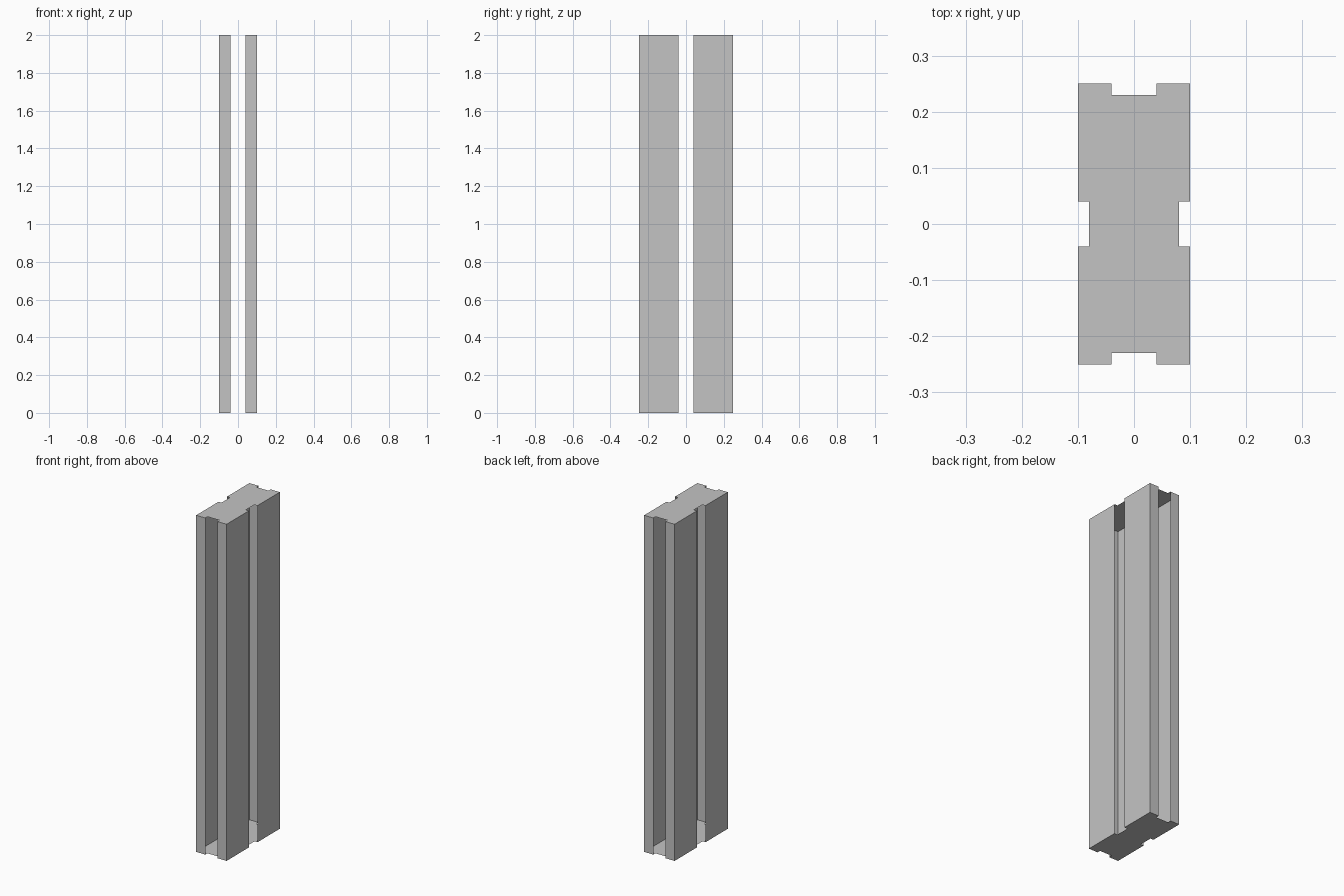
import bpy, bmesh

cube = bpy.data.objects.get("Cube")
if cube:
    bpy.data.objects.remove(cube, do_unlink=True)

HALF_X, HALF_Y, HEIGHT = 0.10, 0.25, 2.0
SLOT, DEPTH = 0.04, 0.02

# Single plain grey
grey = bpy.data.materials.new("plain_grey")
grey.use_nodes = True
colour = (0.55, 0.55, 0.55, 1)
grey.diffuse_color = colour
grey.node_tree.nodes["Principled BSDF"].inputs["Base Color"].default_value = colour


def make_object(name, bm):
    mesh = bpy.data.meshes.new(name)
    bm.to_mesh(mesh)
    bm.free()
    mesh.materials.append(grey)
    obj = bpy.data.objects.new(name, mesh)
    bpy.context.collection.objects.link(obj)


# Notched outline: one quarter, mirrored around (reversed where needed to stay counter-clockwise)
quarter = [(HALF_X - DEPTH, SLOT), (HALF_X, SLOT), (HALF_X, HALF_Y),
           (SLOT, HALF_Y), (SLOT, HALF_Y - DEPTH)]
outline = []
for sx, sy in ((1, 1), (-1, 1), (-1, -1), (1, -1)):
    points = [(x * sx, y * sy) for x, y in quarter]
    outline += points if sx * sy > 0 else points[::-1]

# Sheet caps closing both ends
for name, z in (("bottom_cap", 0), ("top_cap", HEIGHT)):
    bm = bmesh.new()
    verts = [bm.verts.new((x, y, z)) for x, y in outline]
    bm.faces.new(verts if z else verts[::-1])
    make_object(name, bm)

# Four folded sheet corners, leaving an open slot in the middle of every side
for i, name in enumerate(("back_left", "back_right", "front_right", "front_left")):
    bm = bmesh.new()
    path = outline[i * 5 + 1:i * 5 + 4]
    low, high = [[bm.verts.new((x, y, z)) for x, y in path] for z in (0, HEIGHT)]
    for k in range(2):
        bm.faces.new((low[k], low[k + 1], high[k + 1], high[k]))
    make_object(name + "_corner_wall", bm)
